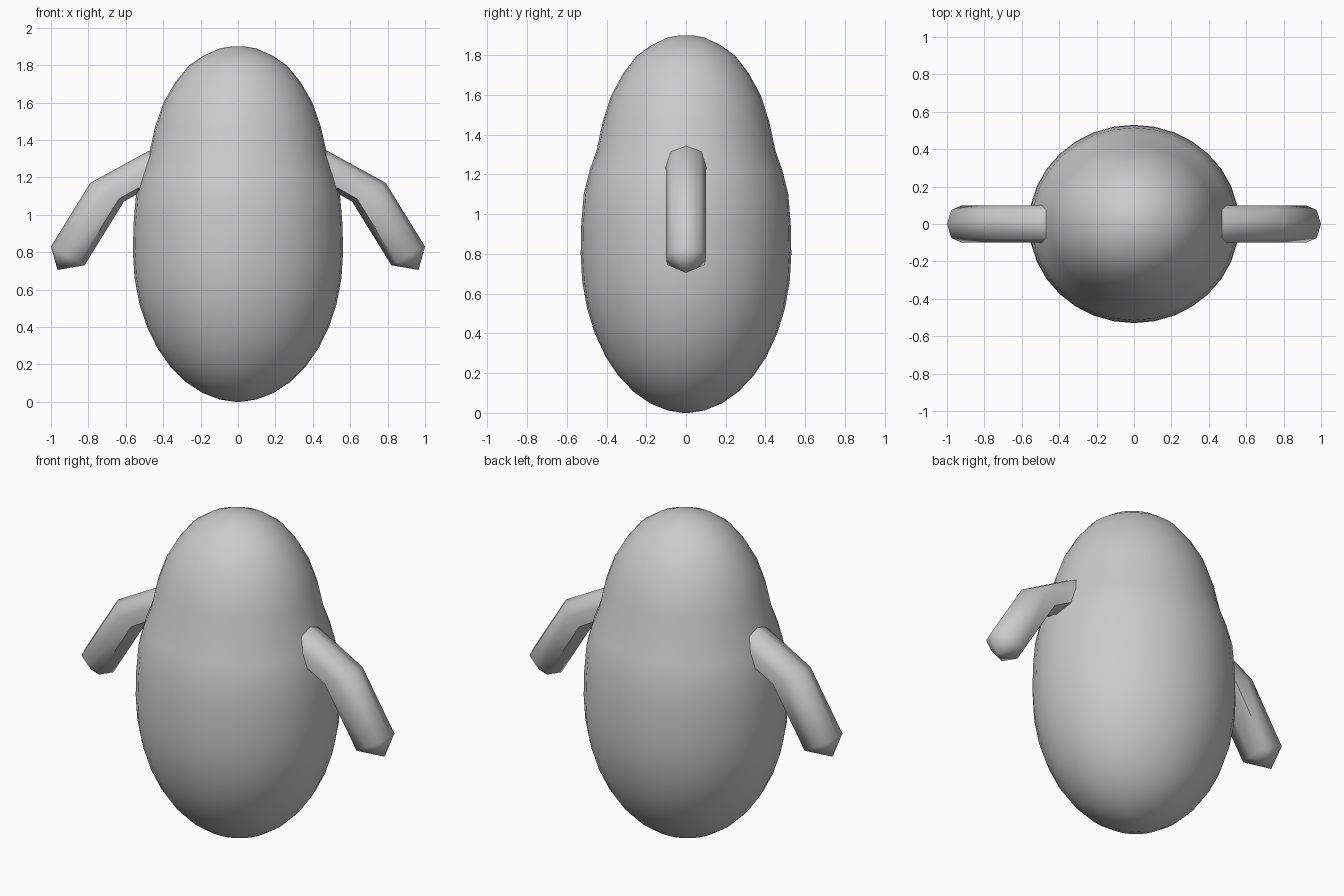
import bpy, bmesh, math
from mathutils import Vector

if "Cube" in bpy.data.objects:
    bpy.data.objects.remove(bpy.data.objects["Cube"])

gray = bpy.data.materials.new("plain_gray")
gray.diffuse_color = (0.6, 0.6, 0.6, 1)
gray.use_nodes = True
gray.node_tree.nodes["Principled BSDF"].inputs["Base Color"].default_value = gray.diffuse_color


def finish(bm, name, angle):
    bmesh.ops.recalc_face_normals(bm, faces=bm.faces)
    mesh = bpy.data.meshes.new(name)
    bm.to_mesh(mesh)
    bm.free()
    mesh.materials.append(gray)
    obj = bpy.data.objects.new(name, mesh)
    bpy.context.collection.objects.link(obj)
    bpy.ops.object.select_all(action='DESELECT')
    obj.select_set(True)
    bpy.context.view_layer.objects.active = obj
    bpy.ops.object.shade_smooth_by_angle(angle=math.radians(angle))


def loft(rings, cap_tip=None):
    """Skin a list of closed rings; optionally close the last one to a point."""
    bm = bmesh.new()
    loops = [[bm.verts.new(p) for p in ring] for ring in rings]
    n = len(loops[0])
    for a, b in zip(loops, loops[1:]):
        for i in range(n):
            j = (i + 1) % n
            bm.faces.new((a[i], a[j], b[j], b[i]))
    if cap_tip is None:
        bm.faces.new(loops[-1])
    else:
        tip = bm.verts.new(cap_tip)
        for i in range(n):
            bm.faces.new((loops[-1][i], loops[-1][(i + 1) % n], tip))
    bm.faces.new(loops[0])
    return bm


# Egg-shaped body: elliptical lower half, slight waist, domed head
profile = []
for k in range(1, 10):
    t = math.radians(10 * k)
    profile.append((0.53 * math.sin(t), 0.8 - 0.8 * math.cos(t)))
profile += [(0.527, 0.95), (0.515, 1.10), (0.485, 1.22), (0.45, 1.32),
            (0.418, 1.47), (0.375, 1.60), (0.315, 1.71), (0.248, 1.797),
            (0.175, 1.85), (0.09, 1.89), (0.03, 1.9)]
SEGMENTS = 32
rings = []
for r, z in [(0.015, 0.0)] + profile:
    rings.append([(1.06 * r * math.cos(a), r * math.sin(a), z)
                  for a in (2 * math.pi * i / SEGMENTS for i in range(SEGMENTS))])
finish(loft(rings), "body", 60)

# Bent arms: outer edge point, inner edge point and half width at each station
stations = [((0.40, 1.37), (0.44, 1.04), 0.12),
            ((0.48, 1.34), (0.54, 1.11), 0.10),
            ((0.79, 1.17), (0.61, 1.07), 0.10),
            ((1.00, 0.83), (0.82, 0.73), 0.10)]
# Cross-section: (fraction from outer to inner edge, fraction of half width)
section = [(0, 0), (0.13, 0.75), (0.45, 1), (0.85, 0.95),
           (1, 0), (0.85, -0.95), (0.45, -1), (0.13, -0.75)]
for side, name in ((1, "right_arm"), (-1, "left_arm")):
    rings = []
    for outer, inner, w in stations:
        o, i = Vector(outer), Vector(inner)
        ring = []
        for f, g in section:
            p = o.lerp(i, f)
            ring.append((side * p.x, w * g, p.y))
        rings.append(ring)
    finish(loft(rings, (side * 0.965, 0, 0.705)), name, 50)
